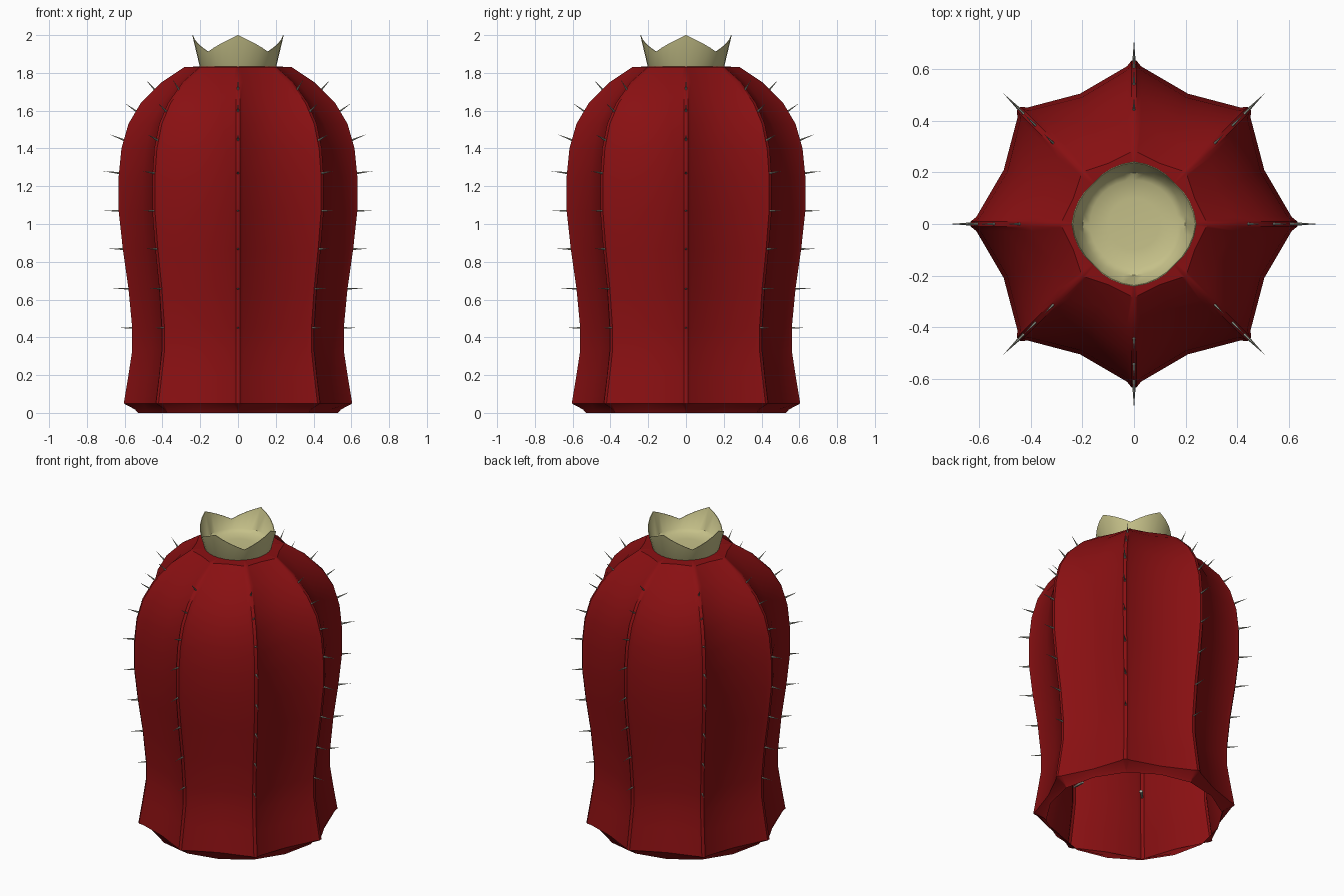
import bpy, bmesh, math
from mathutils import Vector

if "Cube" in bpy.data.objects:
    bpy.data.objects.remove(bpy.data.objects["Cube"])


def material(name, rgb):
    m = bpy.data.materials.new(name)
    m.diffuse_color = (*rgb, 1)
    m.use_nodes = True
    m.node_tree.nodes["Principled BSDF"].inputs["Base Color"].default_value = m.diffuse_color
    return m


RED = material("deep red", (0.25, 0.005, 0.006))
KHAKI = material("pale khaki", (0.56, 0.53, 0.25))
GREY = material("spine grey", (0.40, 0.41, 0.34))


def finish(bm, name, mat, angle=None):
    me = bpy.data.meshes.new(name)
    bm.to_mesh(me)
    bm.free()
    me.materials.append(mat)
    ob = bpy.data.objects.new(name, me)
    bpy.context.collection.objects.link(ob)
    if angle:
        bpy.ops.object.select_all(action='DESELECT')
        ob.select_set(True)
        bpy.context.view_layer.objects.active = ob
        bpy.ops.object.shade_smooth_by_angle(angle=math.radians(angle))
    return ob


def bridge(bm, rings):
    for a, b in zip(rings, rings[1:]):
        n = len(a)
        for i in range(n):
            j = (i + 1) % n
            bm.faces.new((a[i], a[j], b[j], b[i]))


# ribbed body: open shell, (z, rib radius, valley radius)
profile = [(0.0, .53, .525), (0.018, .545, .53), (0.05, .605, .54),
           (0.2, .58, .515), (0.33, .56, .495), (0.45, .56, .495),
           (0.66, .58, .508), (0.87, .61, .53), (1.07, .632, .546),
           (1.25, .632, .546), (1.4, .617, .53), (1.53, .58, .495),
           (1.64, .515, .435), (1.75, .405, .345), (1.83, .285, .255),
           (1.835, .19, .188)]
bm = bmesh.new()
rings = []
for z, rib, valley in profile:
    ring = []
    depth = rib - valley
    w = 0.018 * min(1, depth / 0.06)
    for k in range(8):
        a = k * math.pi / 4
        out = Vector((math.cos(a), math.sin(a), 0))
        side = Vector((-out.y, out.x, 0))
        up = Vector((0, 0, z))
        # rib crest with two shoulders on each side
        for r, s in ((rib - .25 * depth, -1.5), (rib, -.55), (rib, .55),
                     (rib - .25 * depth, 1.5)):
            ring.append(bm.verts.new(out * r + side * s * w + up))
        v = a + math.pi / 8
        ring.append(bm.verts.new((valley * math.cos(v), valley * math.sin(v), z)))
    rings.append(ring)
bridge(bm, rings)
finish(bm, "ribbed_body", RED, 35)

# spines: tip radius, tip height, upward tilt in degrees
spines = [(.63, .45, 0), (.66, .66, 2), (.69, .87, 2), (.71, 1.07, 0),
          (.715, 1.28, 7), (.68, 1.475, 22), (.60, 1.64, 35), (.49, 1.765, 48)]
LENGTH, RADIUS, SIDES = 0.15, 0.011, 6
bm = bmesh.new()
for k in range(8):
    a = k * math.pi / 4
    out = Vector((math.cos(a), math.sin(a), 0))
    side = Vector((-out.y, out.x, 0))
    for r, z, tilt in spines:
        t = math.radians(tilt)
        d = out * math.cos(t) + Vector((0, 0, math.sin(t)))
        n = d.cross(side)
        tip_pos = out * r + Vector((0, 0, z))
        tip = bm.verts.new(tip_pos)
        base = []
        for i in range(SIDES):
            b = i * 2 * math.pi / SIDES
            base.append(bm.verts.new(tip_pos - d * LENGTH +
                                     (side * math.cos(b) + n * math.sin(b)) * RADIUS))
        for i in range(SIDES):
            bm.faces.new((base[i], base[(i + 1) % SIDES], tip))
        bm.faces.new(base[::-1])
bmesh.ops.recalc_face_normals(bm, faces=bm.faces)
finish(bm, "spines", GREY, 40)

# four-pointed collar cup: outer wall, inner wall and bowl floor
bm = bmesh.new()
N = 32


def collar_ring(radius, height):
    ring = []
    for i in range(N):
        a = i * 2 * math.pi / N
        u = abs((i % 8) - 4) / 4          # 1 at a point, 0 in a notch
        z = 1.912 + 0.088 * u if height is None else height
        r = radius if height is not None else radius + 0.2 * (z - 1.82)
        ring.append(bm.verts.new((r * math.cos(a), r * math.sin(a), z)))
    return ring


rings = [collar_ring(.192, 1.815), collar_ring(.203, 1.835), collar_ring(.206, None),
         collar_ring(.202, None), collar_ring(.198, 1.86), collar_ring(.17, 1.842),
         collar_ring(.10, 1.836)]
bridge(bm, rings)
bm.faces.new(rings[-1])
finish(bm, "pointed_collar", KHAKI, 40)
